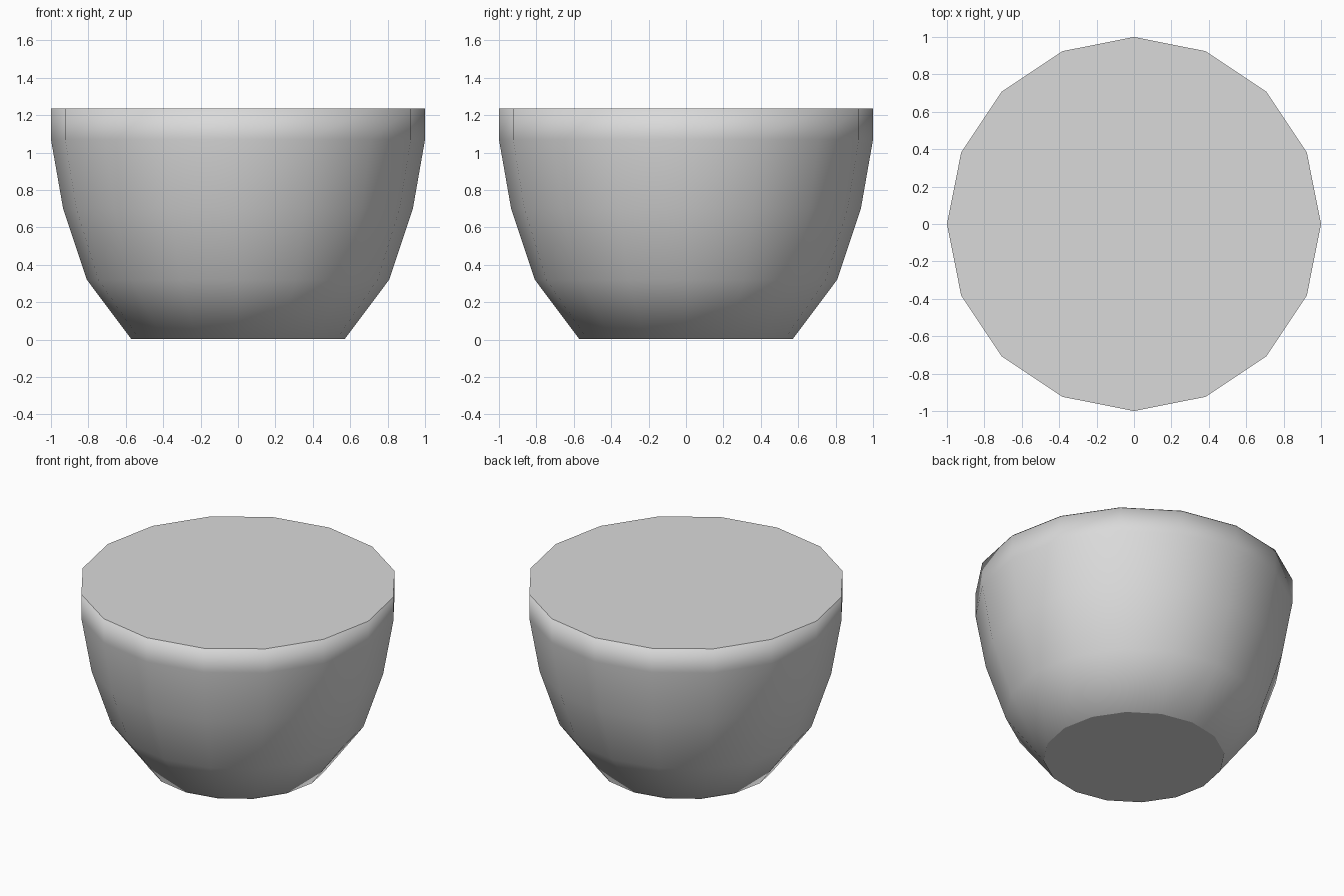
import bpy
from math import cos, sin, tau

cube = bpy.data.objects.get("Cube")
if cube:
    bpy.data.objects.remove(cube, do_unlink=True)

SIDES = 16
TOP = 1.238
GAP = 0.002

mat = bpy.data.materials.new("light grey")
mat.use_nodes = True
color = (0.7, 0.7, 0.7, 1)
mat.diffuse_color = color
shader = next(n for n in mat.node_tree.nodes if n.type == 'BSDF_PRINCIPLED')
shader.inputs["Base Color"].default_value = color
shader.inputs["Roughness"].default_value = 0.8


def ring(radius, z):
    return [(radius * cos(tau * i / SIDES), radius * sin(tau * i / SIDES), z)
            for i in range(SIDES)]


def make_object(name, verts, faces, smooth):
    mesh = bpy.data.meshes.new(name)
    mesh.from_pydata(verts, [], faces)
    mesh.materials.append(mat)
    mesh.polygons.foreach_set("use_smooth", [smooth] * len(faces))
    mesh.update()
    obj = bpy.data.objects.new(name, mesh)
    bpy.context.collection.objects.link(obj)


# Rounded body: closed, so its shading rolls softly over both rims
profile = [(0.57, GAP), (0.808, 0.32), (0.935, 0.70), (1.0, 1.07), (1.0, TOP - GAP)]
verts = [v for r, z in profile for v in ring(r, z)]
faces = [(k * SIDES + i, k * SIDES + (i + 1) % SIDES,
          (k + 1) * SIDES + (i + 1) % SIDES, (k + 1) * SIDES + i)
         for k in range(len(profile) - 1) for i in range(SIDES)]
faces.append(tuple(reversed(range(SIDES))))
faces.append(tuple(range(len(verts) - SIDES, len(verts))))
make_object("bowl_body", verts, faces, True)

# Flat caps on the top and underside
make_object("top_cap", ring(1.0, TOP), [tuple(range(SIDES))], False)
make_object("base_cap", ring(0.57, 0), [tuple(reversed(range(SIDES)))], False)
